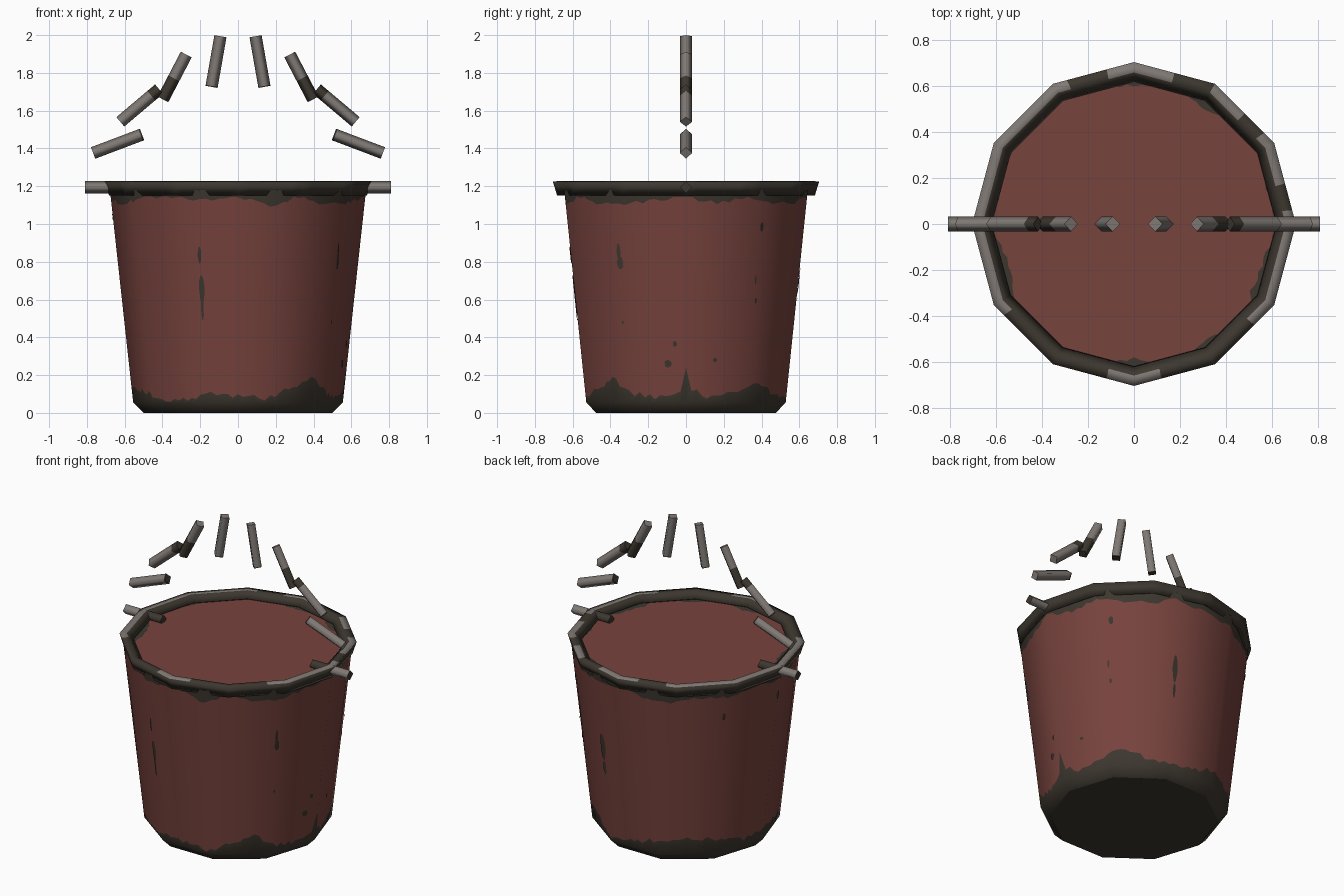
import bpy, math, random
from mathutils import Vector

random.seed(4)
cube = bpy.data.objects.get("Cube")
if cube:
    bpy.data.objects.remove(cube, do_unlink=True)


def make_material(name, rgb):
    m = bpy.data.materials.new(name)
    m.use_nodes = True
    m.diffuse_color = (*rgb, 1)
    bsdf = m.node_tree.nodes["Principled BSDF"]
    bsdf.inputs["Base Color"].default_value = (*rgb, 1)
    bsdf.inputs["Roughness"].default_value = 0.8
    return m


RED, RUST, STEEL = 0, 1, 2
MATS = [make_material("faded_red_paint", (0.185, 0.056, 0.047)),
        make_material("dark_rust", (0.046, 0.038, 0.028)),
        make_material("worn_steel", (0.215, 0.192, 0.175))]


def build(name, verts, faces, mats):
    me = bpy.data.meshes.new(name)
    me.from_pydata(verts, [], faces)
    for m in MATS:
        me.materials.append(m)
    me.polygons.foreach_set("material_index", mats)
    me.update()
    ob = bpy.data.objects.new(name, me)
    bpy.context.scene.collection.objects.link(ob)
    return ob


# Bucket proportions
SIDES, COLS = 10, 120
BEVEL_Z, SEAM_Z, TOP_Z = 0.055, 1.15, 1.18
BASE_R, LOW_R, TOP_R = 0.5, 0.555, 0.678


def wall_radius(z):
    if z < BEVEL_Z:
        return BASE_R + (LOW_R - BASE_R) * z / BEVEL_Z
    return LOW_R + (TOP_R - LOW_R) * (z - BEVEL_Z) / (TOP_Z - BEVEL_Z)


def on_polygon(angle, r, z, sides=SIDES):
    step = math.tau / sides
    r *= math.cos(step / 2) / math.cos(angle % step - step / 2)
    return Vector((r * math.cos(angle), r * math.sin(angle), z))


def around(values, angle):
    t = angle / math.tau * len(values)
    i = int(t)
    a, b = values[i % len(values)], values[(i + 1) % len(values)]
    f = t - i
    return a + (b - a) * f * f * (3 - 2 * f)


# Rust edges in hundredths of a unit, evenly spaced around from +x
LOW_RUST = [13, 8, 11, 16, 10, 8, 10, 14, 16, 16, 14, 10,
            13, 12, 11, 6, 7, 10, 9, 8, 12, 18, 10, 8]
TOP_RUST = [2, 4, 2, 4, 4, 1, 2, 5, 5, 2, 3, 1,
            2, 5, 3, 1, 1, 2, 2, 5, 1, 5, 4, 3]
LID_RUST = [4, 5, 2, 3, 7, 3, 5, 4, 2, 2, 4, 3,
            4, 8, 6, 2, 2, 4, 6, 3, 5, 3, 7, 6]


def build_bucket():
    verts, faces, mats = [], [], []
    for i in range(COLS):
        a = math.tau * i / COLS
        low = max(0.06, around(LOW_RUST, a) / 100 + random.uniform(-0.014, 0.014))
        if i == 0:
            low = 0.24
        depth = max(0.004, around(TOP_RUST, a) / 100 + random.uniform(-0.016, 0.01))
        lid = max(0.01, around(LID_RUST, a) / 100 + random.uniform(-0.01, 0.01))
        for z in (0, BEVEL_Z, low, SEAM_Z - depth, TOP_Z):
            verts.append(on_polygon(a, wall_radius(z), z))
        verts.append(on_polygon(a, TOP_R - lid, TOP_Z))
    row_mats = [RUST, RUST, RED, RUST, RUST]
    for i in range(COLS):
        p, q = 6 * i, 6 * ((i + 1) % COLS)
        for k, m in enumerate(row_mats):
            faces.append((p + k, q + k, q + k + 1, p + k + 1))
            mats.append(m)
    # Lid centre fan and base
    verts.append(Vector((0, 0, TOP_Z)))
    for i in range(COLS):
        faces.append((6 * i + 5, 6 * ((i + 1) % COLS) + 5, 6 * COLS))
        mats.append(RED)
    faces.append([6 * i for i in reversed(range(COLS))])
    mats.append(RUST)
    me = build("bucket_body", verts, faces, mats).data
    # Rounded shading on the walls and bevel, flat lid and base
    normals = [None] * len(me.loops)
    for poly in me.polygons:
        poly.use_smooth = True
        for li in poly.loop_indices:
            n = poly.normal.copy()
            if abs(n.z) < 0.9:
                co = me.vertices[me.loops[li].vertex_index].co
                n = Vector((co.x, co.y, 0)).normalized()
                n.z = -1.5 if co.z < 0.01 else -0.4 if co.z < 0.058 else -0.11
                n.normalize()
            normals[li] = n
    me.normals_split_custom_set(normals)


build_bucket()


# Rust streaks and spots: thin plates hugging the wall
def rust_patch(name, degrees, z0, z1, width):
    centre, n = math.radians(degrees), 10
    verts = []
    for i in range(n):
        t = math.tau * i / n
        wobble = random.uniform(0.75, 1.15)
        z = (z0 + z1) / 2 + (z1 - z0) / 2 * math.sin(t)
        a = centre + width / 2 / 0.6 * math.cos(t) * wobble
        verts.append(on_polygon(a, wall_radius(z) + 0.004, z))
    build(name, verts, [list(range(n))], [RUST])


PATCHES = [(251.5, 0.79, 0.88, 0.02), (252, 0.57, 0.73, 0.03), (252, 0.49, 0.6, 0.015),
           (326.5, 0.76, 0.83, 0.035), (326, 0.81, 0.9, 0.018), (326, 0.47, 0.49, 0.012),
           (38, 0.96, 1.01, 0.025), (36, 0.68, 0.73, 0.012), (37, 0.58, 0.61, 0.015),
           (350, 0.24, 0.28, 0.045), (354, 0.35, 0.38, 0.025), (16, 0.27, 0.29, 0.03),
           (73, 0.6, 0.78, 0.035), (73, 0.5, 0.6, 0.018),
           (145, 0.97, 1.02, 0.02), (180, 1.0, 1.06, 0.02)]
for i, patch in enumerate(PATCHES):
    rust_patch(f"rust_patch_{i + 1}", *patch)


# Twelve-sided rim, worn to steel on top except over these angles
RUSTY_ARCS = [(3, 17), (33, 47), (60, 73), (101, 117), (215, 258), (280, 298), (302, 322)]


def build_rim():
    section = [(0.705, 1.225), (0.66, 1.228), (0.62, 1.19), (0.682, 1.15)]
    total, n = 72, 4
    verts, faces, mats = [], [], []
    for i in range(total):
        a = math.tau * i / total
        verts += [on_polygon(a, r, z, 12) for r, z in section]
    for i in range(total):
        deg = 360 * (i + 0.5) / total
        worn = not any(lo < deg < hi for lo, hi in RUSTY_ARCS)
        for k in range(n):
            p, q = i * n, (i + 1) % total * n
            k2 = (k + 1) % n
            faces.append((p + k, p + k2, q + k2, q + k))
            mats.append(STEEL if worn and k == 0 else RUST)
    rim = build("rim", verts, faces, mats)
    for poly in rim.data.polygons:
        poly.use_smooth = True
        # Make every face point away from the tube's core
        core = Vector((poly.center.x, poly.center.y, 0)).normalized() * 0.655
        core.z = 1.198
        if poly.normal.dot(poly.center - core) < 0:
            poly.flip()


build_rim()


# Diamond-section handle bar; the stretch past "split" is rusted
def build_bar(name, start, end, split, start_mat):
    a, b = Vector((start[0], 0, start[1])), Vector((end[0], 0, end[1]))
    side = Vector((0, 1, 0))
    up = side.cross((b - a).normalized())
    r = 0.0325
    ring = [up * r, side * r, -up * r, -side * r]
    verts = [a.lerp(b, t) + o for t in (0, split, 1) for o in ring]
    faces, mats = [(3, 2, 1, 0), (8, 9, 10, 11)], [start_mat, RUST]
    for s, m in ((0, STEEL), (1, RUST)):
        for k in range(4):
            k2 = (k + 1) % 4
            faces.append((4 * s + k, 4 * s + k2, 4 * s + 4 + k2, 4 * s + 4 + k))
            mats.append(m)
    ob = build(name, verts, faces, mats)
    # Outward faces, rounded sides, flat ends
    centre = (a + b) / 2
    for poly in ob.data.polygons:
        poly.use_smooth = poly.index > 1
        if poly.normal.dot(poly.center - centre) < 0:
            poly.flip()


BARS = [("handle_peg", (0.81, 1.195), (0.54, 1.195), 0.5, RUST),
        ("handle_bar_low", (0.767, 1.376), (0.508, 1.474), 0.97, STEEL),
        ("handle_bar_middle", (0.623, 1.541), (0.418, 1.714), 0.8, STEEL),
        ("handle_bar_high", (0.274, 1.897), (0.398, 1.66), 0.53, STEEL),
        ("handle_bar_top", (0.093, 1.994), (0.14, 1.726), 0.98, STEEL)]
for name, start, end, split, start_mat in BARS:
    for label, s in (("left", 1), ("right", -1)):
        build_bar(f"{name}_{label}", (s * start[0], start[1]), (s * end[0], end[1]),
                  split, start_mat)
